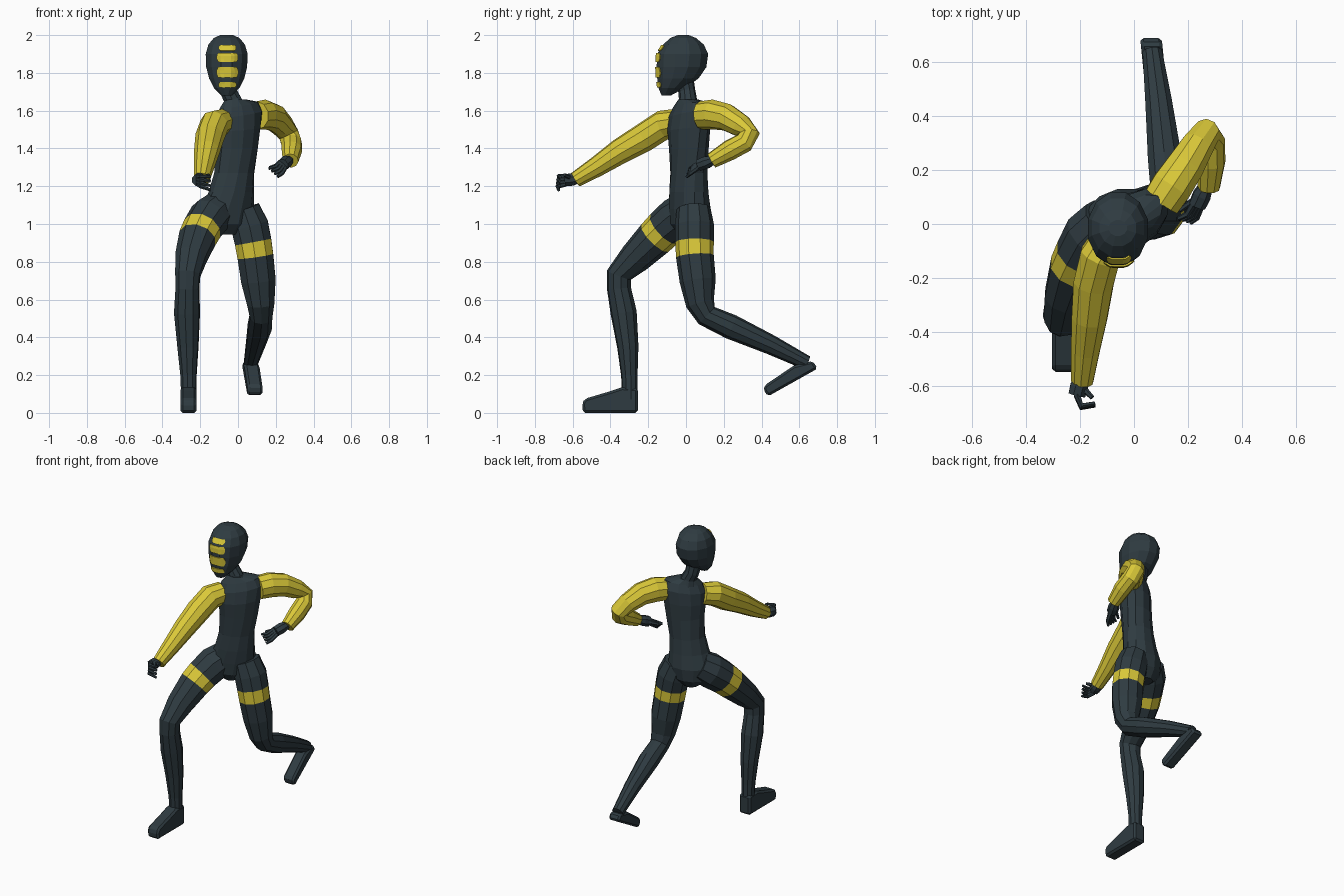
import bpy, bmesh, math
from mathutils import Vector
from mathutils.bvhtree import BVHTree

if "Cube" in bpy.data.objects:
    bpy.data.objects.remove(bpy.data.objects["Cube"])


def material(name, rgb):
    m = bpy.data.materials.new(name)
    m.diffuse_color = (*rgb, 1)
    m.use_nodes = True
    m.node_tree.nodes["Principled BSDF"].inputs["Base Color"].default_value = m.diffuse_color
    return m


DARK = material("dark slate", (0.028, 0.044, 0.053))
YELLOW = material("yellow", (0.70, 0.58, 0.04))


def finish(bm, name, mats):
    bmesh.ops.recalc_face_normals(bm, faces=bm.faces)
    me = bpy.data.meshes.new(name)
    bm.to_mesh(me)
    bm.free()
    for m in mats:
        me.materials.append(m)
    ob = bpy.data.objects.new(name, me)
    bpy.context.collection.objects.link(ob)
    return ob


def skin(rings, band=()):
    """Join closed rings of points; segments listed in band get material 1."""
    bm = bmesh.new()
    vs = [[bm.verts.new(p) for p in r] for r in rings]
    n = len(vs[0])
    for k in range(len(vs) - 1):
        for i in range(n):
            j = (i + 1) % n
            f = bm.faces.new((vs[k][i], vs[k][j], vs[k + 1][j], vs[k + 1][i]))
            f.material_index = 1 if k in band else 0
    bm.faces.new(vs[0])
    bm.faces.new(vs[-1])
    return bm


def tube(name, path, mats, n=10, band=()):
    """Round limb along (x, y, z, radius) points."""
    pts = [Vector(p[:3]) for p in path]
    rings, side = [], None
    for k, c in enumerate(pts):
        t = Vector()
        if k > 0:
            t += (c - pts[k - 1]).normalized()
        if k < len(pts) - 1:
            t += (pts[k + 1] - c).normalized()
        t.normalize()
        if side is None:
            side = Vector((1, 0, 0)) if abs(t.x) < 0.8 else Vector((0, 0, 1))
        side = (side - t * side.dot(t)).normalized()
        up = t.cross(side)
        rings.append([c + path[k][3] * (side * math.cos(a) + up * math.sin(a))
                      for a in ((i + 0.5) * math.tau / n for i in range(n))])
    return finish(skin(rings, band), name, mats)


def oval(cx, cy, cz, a, b, yaw=0, roll=0, n=12):
    """Horizontal oval turned by yaw, sloping by roll across its width."""
    y = math.radians(yaw)
    out = []
    for i in range(n):
        t = (i + 0.5) * math.tau / n
        u, v = a * math.cos(t), b * math.sin(t)
        out.append((cx + u * math.cos(y) - v * math.sin(y),
                    cy + u * math.sin(y) + v * math.cos(y), cz + u * roll))
    return out


# Torso, twisted from hips to shoulders
finish(skin([oval(*s) for s in [
    (-.06, .02, .945, .05, .06, 20),
    (-.06, .02, 1.0, .12, .10, 20),
    (-.055, .02, 1.08, .145, .108, 22),
    (-.035, .015, 1.17, .125, .102, 26),
    (-.02, .015, 1.27, .112, .095, 30),
    (-.005, .015, 1.40, .122, .095, 36),
    (.0, .015, 1.50, .135, .098, 38, .08),
    (.005, .02, 1.58, .145, .088, 38, .14),
    (.005, .02, 1.63, .12, .065, 38, .15),
    (-.015, .01, 1.66, .055, .05, 30)]]), "torso", [DARK])
tube("neck", [(-.02, .01, 1.61, .065), (-.03, .01, 1.66, .048),
              (-.05, .005, 1.70, .045), (-.058, -.01, 1.77, .05)], [DARK])

# Head: stacked ovals (height, half width, front y, back y)
rings = [oval(-.06, (f + r) / 2, z, w, (r - f) / 2) for z, w, f, r in [
    (1.68, .03, -.13, -.08), (1.72, .07, -.148, -.005), (1.77, .096, -.156, .07),
    (1.83, .112, -.16, .112), (1.90, .115, -.158, .122), (1.95, .10, -.125, .098),
    (1.985, .07, -.085, .055), (2.0, .035, -.045, .015)]]
bm = skin(rings)
tree = BVHTree.FromBMesh(bm)
finish(bm, "head", [DARK])

# Face stripes laid on the front of the head
for num, (z0, z1, w) in enumerate([(1.722, 1.752, .046), (1.775, 1.832, .056),
                                   (1.857, 1.905, .055), (1.917, 1.946, .045)]):
    bm = bmesh.new()
    grid = []
    for r in range(4):
        z = z0 + (z1 - z0) * r / 3
        half = w * (0.85 if r in (0, 3) else 1)
        row = []
        for c in range(7):
            x = -.056 + half * (c / 3 - 1)
            hit = tree.ray_cast(Vector((x, -1, z)), Vector((0, 1, 0)))[0]
            row.append(bm.verts.new((x, hit.y - .005, z)))
        grid.append(row)
    for r in range(3):
        for c in range(6):
            bm.faces.new((grid[r][c], grid[r][c + 1], grid[r + 1][c + 1], grid[r + 1][c]))
    ob = finish(bm, f"face_stripe_{num + 1}", [YELLOW])
    sol = ob.modifiers.new("thickness", 'SOLIDIFY')
    sol.thickness = .006
    sol.offset = 0

# Sleeves: one arm reaching forward, one bent back
tube("forward_sleeve", [(-.085, -.05, 1.54, .07), (-.125, -.12, 1.525, .079),
                        (-.15, -.22, 1.46, .077), (-.165, -.35, 1.385, .068),
                        (-.18, -.47, 1.305, .055), (-.192, -.585, 1.235, .042)], [YELLOW])
tube("bent_sleeve", [(.10, .08, 1.575, .075), (.14, .14, 1.58, .079),
                     (.19, .215, 1.565, .073), (.235, .29, 1.52, .063),
                     (.268, .335, 1.475, .056), (.283, .305, 1.43, .056),
                     (.285, .23, 1.39, .055), (.278, .135, 1.335, .042)], [YELLOW])


def hand(name, wrist, knuckle, bend, tip, spread, thumb):
    """Palm, four curled fingers fanned along spread, and a thumb."""
    w, k, b, t, s = (Vector(v) for v in (wrist, knuckle, bend, tip, spread))
    tube(name + "_palm", [(*w, .026), (*w.lerp(k, .5), .036), (*k, .034)], [DARK], 8)
    for i in range(4):
        o = s * (i - 1.5)
        tube(f"{name}_finger_{i + 1}",
             [(*(k + o * .8), .013), (*(b + o), .012), (*(t + o * 1.3), .008)], [DARK], 6)
    tube(name + "_thumb", [(*w.lerp(k, .4), .014), (*Vector(thumb), .009)], [DARK], 6)


hand("forward_hand", (-.195, -.57, 1.24), (-.212, -.635, 1.232), (-.195, -.678, 1.225),
     (-.145, -.67, 1.215), (0, -.002, -.018), (-.155, -.645, 1.26))
hand("bent_hand", (.27, .145, 1.34), (.235, .07, 1.312), (.215, .03, 1.285),
     (.187, .012, 1.272), (-.012, .004, .011), (.17, .05, 1.30))

# Legs with a yellow band around each thigh
tube("forward_leg", [(-.10, .01, 1.08, .10), (-.15, -.045, 1.035, .112),
                     (-.19, -.115, .975, .106), (-.215, -.165, .925, .102),
                     (-.25, -.27, .82, .086), (-.266, -.355, .73, .068),
                     (-.268, -.355, .66, .064), (-.270, -.33, .53, .070),
                     (-.265, -.308, .35, .057), (-.262, -.30, .20, .044),
                     (-.26, -.297, .07, .041)], [DARK, YELLOW], 10, (2,))
tube("trailing_leg", [(.03, .04, 1.08, .09), (.062, .045, .99, .104),
                      (.08, .045, .905, .102), (.092, .047, .83, .100),
                      (.108, .062, .70, .096), (.12, .075, .58, .076),
                      (.122, .11, .515, .062), (.115, .24, .455, .066),
                      (.092, .45, .36, .052), (.068, .64, .265, .038)],
     [DARK, YELLOW], 10, (2,))


def foot(name, profile, x_at, half):
    """Side profile (y, z) made solid, with softened edges."""
    bm = bmesh.new()
    l, r = ([bm.verts.new((x_at(y) + s * half, y, z)) for y, z in profile] for s in (-1, 1))
    n = len(profile)
    bm.faces.new(l)
    bm.faces.new(r)
    for i in range(n):
        j = (i + 1) % n
        bm.faces.new((l[i], l[j], r[j], r[i]))
    ob = finish(bm, name, [DARK])
    bev = ob.modifiers.new("soft edges", 'BEVEL')
    bev.width = .012
    bev.segments = 1


foot("forward_foot", [(-.255, 0), (-.255, .13), (-.34, .135), (-.40, .115),
                      (-.535, .075), (-.55, .05), (-.545, 0)], lambda y: -.262, .042)
foot("trailing_foot", [(.697, .235), (.67, .275), (.57, .25), (.415, .145),
                       (.41, .12), (.435, .088)], lambda y: .09 - (y - .42) * .1, .04)
